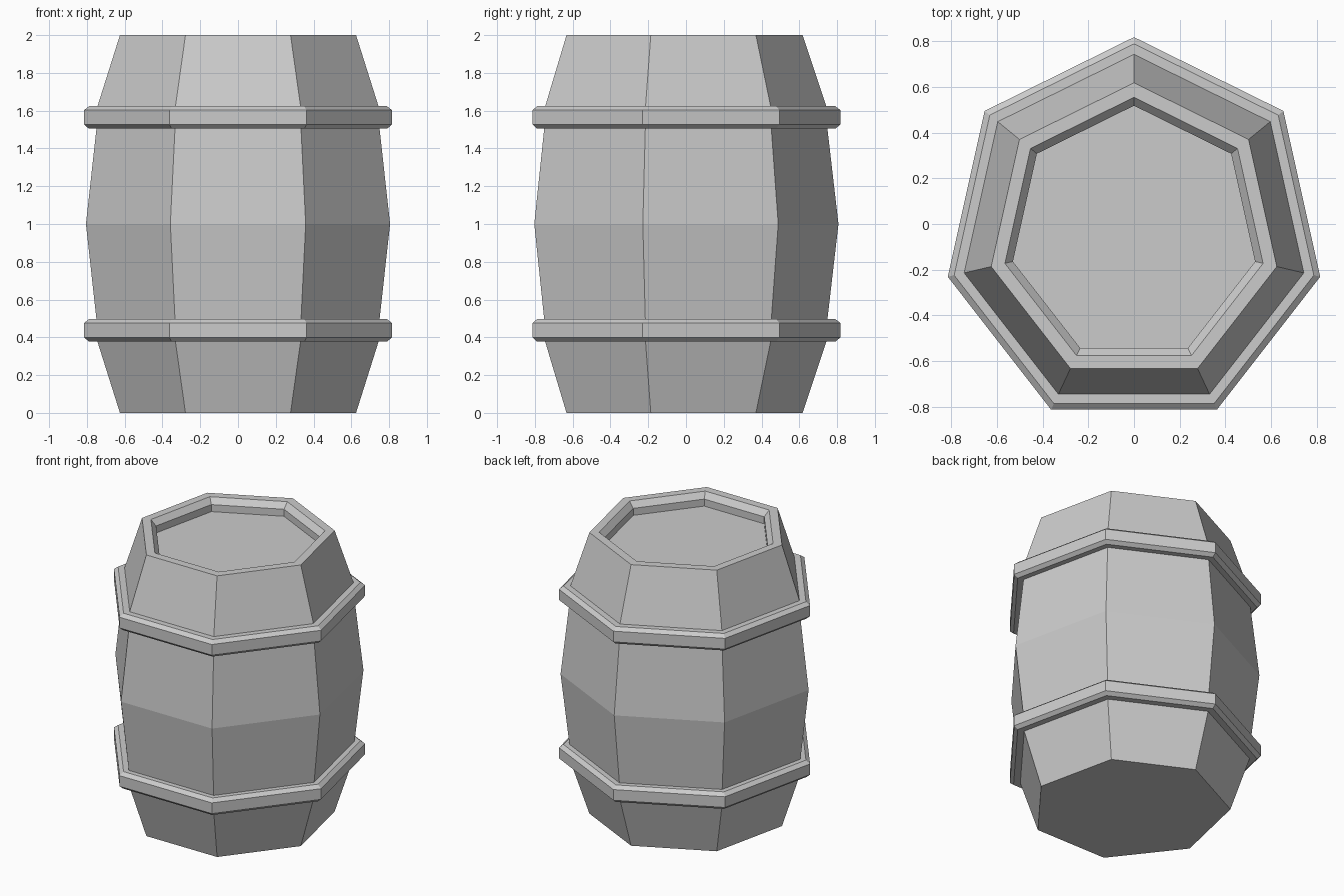
import bpy
import bmesh
import math

SIDES = 7
STRETCH = 1.026    # slight depth stretch of the seven-sided plan
SHIFT = -0.04      # centres the plan front to back
HALF = math.cos(math.pi / 14)   # half width of a unit heptagon

cube = bpy.data.objects.get("Cube")
if cube:
    bpy.data.objects.remove(cube, do_unlink=True)

grey = bpy.data.materials.new("plain grey")
grey.use_nodes = True
colour = (0.6, 0.6, 0.6, 1)
grey.diffuse_color = colour
grey.node_tree.nodes["Principled BSDF"].inputs["Base Color"].default_value = colour


def lathe(name, profile, closed):
    """Spin (half width, height) points round a heptagon; cap the ends or close the loop."""
    bm = bmesh.new()
    rings = []
    for half_width, z in profile:
        r = half_width / HALF
        angles = [math.pi / 2 + math.tau * i / SIDES for i in range(SIDES)]
        rings.append([bm.verts.new((r * math.cos(a), r * math.sin(a) * STRETCH + SHIFT, z))
                      for a in angles])
    pairs = list(zip(rings, rings[1:]))
    if closed:
        pairs.append((rings[-1], rings[0]))
    else:
        bm.faces.new(rings[0])
        bm.faces.new(rings[-1])
    for low, high in pairs:
        for i in range(SIDES):
            j = (i + 1) % SIDES
            bm.faces.new((low[i], low[j], high[j], high[i]))
    bmesh.ops.recalc_face_normals(bm, faces=bm.faces)
    mesh = bpy.data.meshes.new(name)
    bm.to_mesh(mesh)
    bm.free()
    mesh.materials.append(grey)
    obj = bpy.data.objects.new(name, mesh)
    bpy.context.collection.objects.link(obj)
    return obj


# Bulging body with a bevelled rim and a sunken lid
lathe("barrel_body", [
    (0.625, 0), (0.745, 0.38), (0.75, 0.5), (0.805, 1),
    (0.75, 1.5), (0.745, 1.62), (0.625, 2),
    (0.565, 2), (0.53, 1.96), (0.53, 1.91)], closed=False)

# Two chamfered hoops
for name, z in (("lower_hoop", 0.438), ("upper_hoop", 1.565)):
    lathe(name, [
        (0.735, z - 0.06), (0.79, z - 0.06), (0.815, z - 0.038),
        (0.815, z + 0.038), (0.787, z + 0.06), (0.735, z + 0.06)], closed=True)
